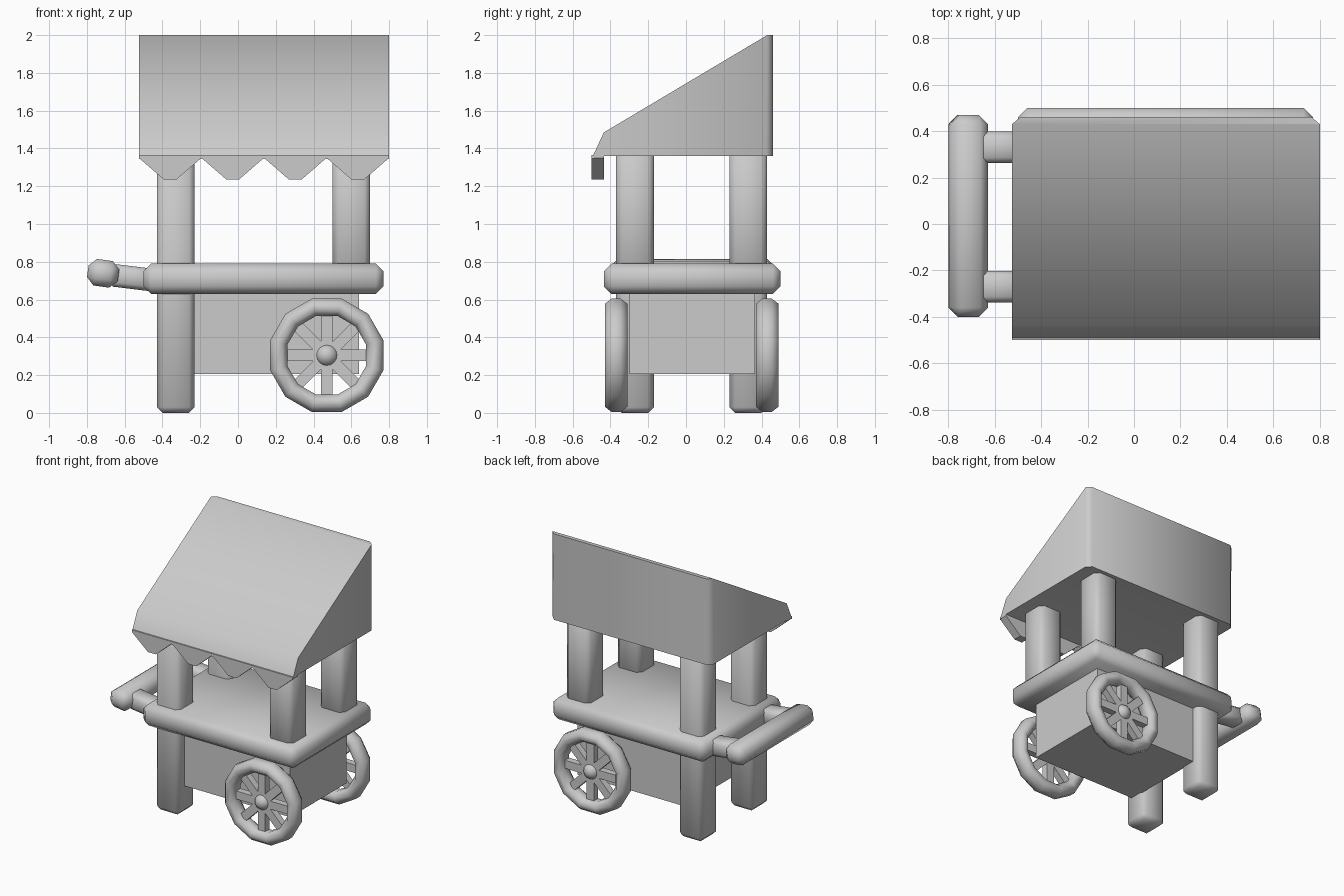
import bpy, bmesh, math
from mathutils import Matrix, Vector

if "Cube" in bpy.data.objects:
    bpy.data.objects.remove(bpy.data.objects["Cube"], do_unlink=True)

grey = bpy.data.materials.new("plain grey")
grey.use_nodes = True
GREY = (0.6, 0.6, 0.6, 1)
grey.diffuse_color = GREY
grey.node_tree.nodes["Principled BSDF"].inputs["Base Color"].default_value = GREY


def finish(name, bm, smooth=True, angle=None):
    bmesh.ops.recalc_face_normals(bm, faces=bm.faces)
    mesh = bpy.data.meshes.new(name)
    bm.to_mesh(mesh)
    bm.free()
    mesh.materials.append(grey)
    obj = bpy.data.objects.new(name, mesh)
    bpy.context.collection.objects.link(obj)
    for p in mesh.polygons:
        p.use_smooth = smooth
    if angle:
        bpy.ops.object.select_all(action='DESELECT')
        obj.select_set(True)
        bpy.context.view_layer.objects.active = obj
        bpy.ops.object.shade_smooth_by_angle(angle=math.radians(angle))
    return obj


def box(name, lo, hi, bevel=0.0, tilt=0.0):
    """Box between two corners, chamfered, tilted about its own y axis."""
    lo, hi = Vector(lo), Vector(hi)
    bm = bmesh.new()
    bmesh.ops.create_cube(bm, size=1, matrix=Matrix.Diagonal((*(hi - lo), 1)))
    if bevel:
        bmesh.ops.bevel(bm, geom=bm.edges[:], offset=bevel, segments=1, affect='EDGES')
    obj = finish(name, bm, smooth=bevel > 0)
    obj.location = (lo + hi) / 2
    obj.rotation_euler.y = math.radians(tilt)
    return obj


def prism(bm, points, depth):
    """Face through the points, extruded along a vector."""
    face = bm.faces.new([bm.verts.new(p) for p in points])
    out = bmesh.ops.extrude_face_region(bm, geom=[face])
    moved = [v for v in out["geom"] if isinstance(v, bmesh.types.BMVert)]
    bmesh.ops.translate(bm, vec=depth, verts=moved)


# Counter, body and posts
box("counter", (-0.5, -0.435, 0.63), (0.77, 0.5, 0.79), 0.04)
box("body", (-0.24, -0.3, 0.205), (0.64, 0.365, 0.68))
for side, y in (("front", -0.27), ("back", 0.33)):
    box(side + "_left_end_leg", (-0.43, y - 0.1, 0), (-0.23, y + 0.1, 1.4), 0.03)
    box(side + "_right_end_post", (0.5, y - 0.1, 0.7), (0.7, y + 0.1, 1.4), 0.03)
    box(side + "_handle_arm", (-0.68, y - 0.068, 0.655), (-0.42, y + 0.068, 0.775), 0.025, 7)
box("handle_bar", (-0.796, -0.4, 0.668), (-0.632, 0.47, 0.81), 0.04, 8)

# Canopy: sloped prism with chamfered back corners and lower edges
X0, X1 = -0.525, 0.8
profile = [(0.46, 1.36), (0.46, 2.0), (0.43, 2.0), (-0.435, 1.485),
           (-0.5, 1.345), (-0.44, 1.36)]
bm = bmesh.new()
prism(bm, [(X0, y, z) for y, z in profile], (X1 - X0, 0, 0))
corners = [e for e in bm.edges if all(v.co.y > 0.455 for v in e.verts)
           and abs(e.verts[0].co.z - e.verts[1].co.z) > 0.1]
bmesh.ops.bevel(bm, geom=corners, offset=0.035, segments=1, affect='EDGES')
finish("canopy", bm, angle=50)

# Zigzag valance: four flat-tipped teeth along the front edge
LOW, HIGH, TEETH = 1.235, 1.35, 4
step = (X1 - X0) / TEETH
bm = bmesh.new()
for i in range(TEETH):
    x = X0 + i * step
    tooth = [(x, HIGH), (x + 0.4 * step, LOW), (x + 0.6 * step, LOW), (x + step, HIGH),
             (x + step, HIGH + 0.015), (x, HIGH + 0.015)]
    prism(bm, [(px, -0.5, pz) for px, pz in tooth], (0, 0.065, 0))
finish("valance", bm, smooth=False)


# Wheels: twelve-sided rim, eight spokes and a round hub
def wheel(side, y):
    centre = Vector((0.47, y, 0.305))
    bm = bmesh.new()
    N, M = 12, 8
    rings = []
    for i in range(N):
        a = 2 * math.pi * (i + 0.5) / N
        ring = []
        for j in range(M):
            b = 2 * math.pi * (j + 0.5) / M
            r = 0.263 + 0.051 * math.cos(b)
            ring.append(bm.verts.new((r * math.cos(a), 0.064 * math.sin(b), r * math.sin(a))))
        rings.append(ring)
    for i in range(N):
        p, q = rings[i], rings[(i + 1) % N]
        for j in range(M):
            k = (j + 1) % M
            bm.faces.new((p[j], p[k], q[k], q[j]))
    finish(side + "_wheel_rim", bm).location = centre

    bm = bmesh.new()
    for i in range(4):
        turn = Matrix.Rotation(math.pi * i / 4, 4, 'Y')
        bmesh.ops.create_cube(bm, size=1, matrix=turn @ Matrix.Diagonal((0.44, 0.05, 0.06, 1)))
    finish(side + "_wheel_spokes", bm, smooth=False).location = centre

    bm = bmesh.new()
    bmesh.ops.create_uvsphere(bm, u_segments=16, v_segments=8, radius=0.06,
                              matrix=Matrix.Rotation(math.pi / 2, 4, 'X'))
    finish(side + "_wheel_hub", bm).location = centre


wheel("front", -0.37)
wheel("back", 0.43)
